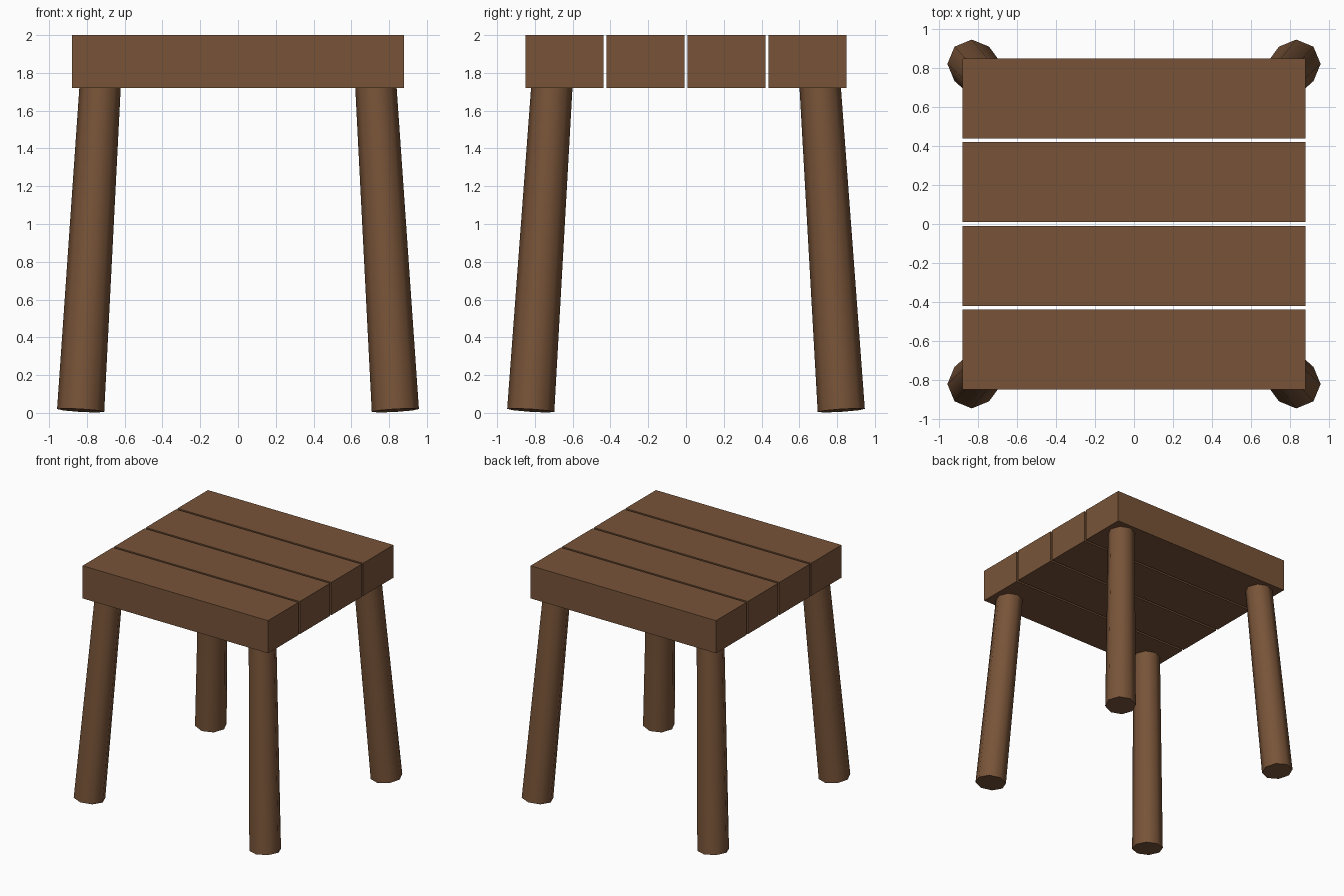
import bpy
import bmesh
import math
from mathutils import Matrix, Vector

cube = bpy.data.objects.get("Cube")
if cube:
    bpy.data.objects.remove(cube, do_unlink=True)

# Single brown wood colour
wood = bpy.data.materials.new("brown_wood")
wood.use_nodes = True
colour = (0.188, 0.088, 0.040, 1.0)
wood.diffuse_color = colour
wood.node_tree.nodes["Principled BSDF"].inputs["Base Color"].default_value = colour


def add_object(name, bm):
    mesh = bpy.data.meshes.new(name)
    bm.to_mesh(mesh)
    bm.free()
    mesh.materials.append(wood)
    obj = bpy.data.objects.new(name, mesh)
    bpy.context.collection.objects.link(obj)
    return obj


def add_plank(name, y, size, z):
    bm = bmesh.new()
    bmesh.ops.create_cube(bm, size=1, matrix=Matrix.Translation((0, y, z)) @ Matrix.Diagonal((*size, 1)))
    return add_object(name, bm)


def add_leg(name, foot, top, foot_radius, top_radius):
    axis = top - foot
    turn = Vector((0, 0, 1)).rotation_difference(axis).to_matrix().to_4x4()
    bm = bmesh.new()
    bmesh.ops.create_cone(bm, cap_ends=True, segments=8, radius1=foot_radius, radius2=top_radius,
                          depth=axis.length, matrix=Matrix.Translation((foot + top) / 2) @ turn)
    # Rounded sides, flat end caps
    for face in bm.faces:
        face.smooth = len(face.verts) == 4
    for edge in bm.edges:
        edge.smooth = all(f.smooth for f in edge.link_faces)
    return add_object(name, bm)


# Seat of four planks with narrow gaps
for i in range(4):
    add_plank(f"seat_plank_{i + 1}", (i - 1.5) * 0.429, (1.76, 0.411, 0.28), 1.86)

# Four splayed, tapering legs
for side, sx in (("left", 1), ("right", -1)):
    for end, sy in (("front", -1), ("back", 1)):
        foot = Vector((0.833 * sx, 0.822 * sy, 0.013))
        top = Vector((0.728 * sx, 0.708 * sy, 1.76))
        add_leg(f"{end}_{side}_leg", foot, top, 0.125, 0.109)
